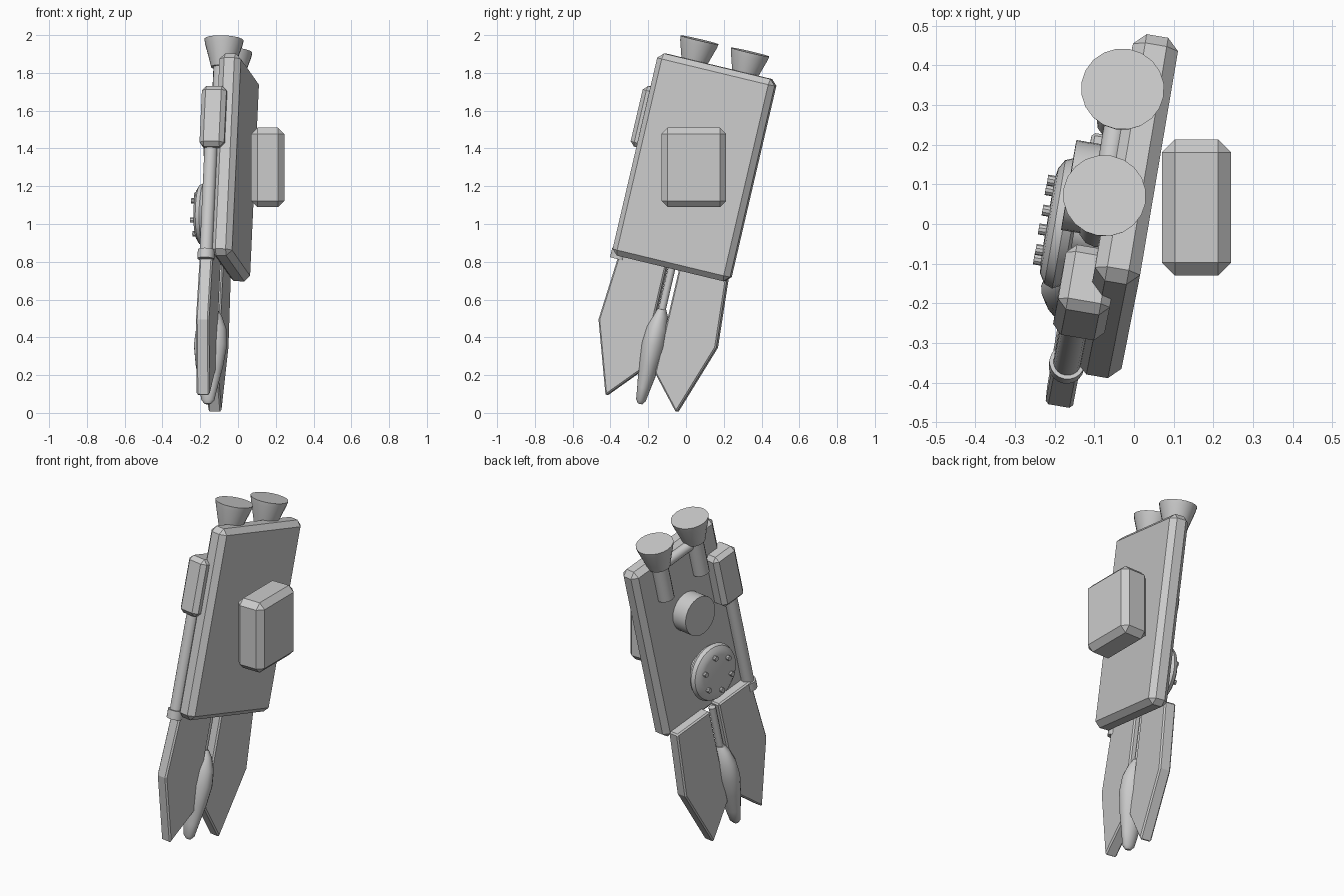
import bpy, bmesh, math
from mathutils import Matrix, Vector

if "Cube" in bpy.data.objects:
    bpy.data.objects.remove(bpy.data.objects["Cube"])

grey = bpy.data.materials.new("light_grey")
grey.use_nodes = True
grey.diffuse_color = (0.6, 0.6, 0.6, 1)
grey.node_tree.nodes["Principled BSDF"].inputs["Base Color"].default_value = (0.6, 0.6, 0.6, 1)

# Leaning frame of the pack: n = outward, v = across, u = up along the slab
U = Vector((0.045, 0.227, 0.973)).normalized()
V = Vector((0.162, 0.957, -0.239))
V = (V - U * V.dot(U)).normalized()
N = V.cross(U)
FRAME = Matrix.Translation((-0.017, 0.045, 1.30)) @ Matrix((N, V, U)).transposed().to_4x4()
OUTWARD = Matrix.Rotation(math.radians(-90), 4, 'Y')   # turns +z to -n


def finish(name, bm, matrix, bevel=0, smooth=True):
    bmesh.ops.recalc_face_normals(bm, faces=bm.faces)
    mesh = bpy.data.meshes.new(name)
    bm.to_mesh(mesh)
    bm.free()
    mesh.materials.append(grey)
    ob = bpy.data.objects.new(name, mesh)
    bpy.context.collection.objects.link(ob)
    ob.matrix_world = matrix
    if bevel:
        mod = ob.modifiers.new("Bevel", 'BEVEL')
        mod.width = bevel
        mod.segments = 1
    if smooth:
        bpy.ops.object.select_all(action='DESELECT')
        ob.select_set(True)
        bpy.context.view_layer.objects.active = ob
        bpy.ops.object.shade_smooth_by_angle(angle=math.radians(35))
    return ob


def box(name, lo, hi, bevel, frame=FRAME):
    lo, hi = Vector(lo), Vector(hi)
    bm = bmesh.new()
    bmesh.ops.create_cube(bm, size=1)
    bmesh.ops.scale(bm, vec=hi - lo, verts=bm.verts)
    return finish(name, bm, frame @ Matrix.Translation((lo + hi) / 2), bevel, False)


def lathe(name, profile, at, turn=Matrix(), sides=20, squash=1):
    """Solid of revolution from (radius, height) pairs."""
    bm = bmesh.new()
    rings = []
    for r, h in profile:
        angles = [2 * math.pi * i / sides for i in range(sides)]
        rings.append([bm.verts.new((r * squash * math.cos(a), r * math.sin(a), h)) for a in angles])
    for a, b in zip(rings, rings[1:]):
        for i in range(sides):
            j = (i + 1) % sides
            bm.faces.new((a[i], a[j], b[j], b[i]))
    bm.faces.new(rings[0])
    bm.faces.new(rings[-1])
    return finish(name, bm, FRAME @ Matrix.Translation(at) @ turn)


# Main slab, the upright box on its face, and the box on its front edge
box("main_slab", (-0.0575, -0.324, -0.55), (0.0575, 0.324, 0.55), 0.03)
box("face_box", (0.07, -0.13, 1.09), (0.245, 0.213, 1.51), 0.033, Matrix())
box("edge_box", (-0.135, -0.37, 0.03), (-0.003, -0.2, 0.36), 0.024)

# Flared nozzles with their feed pipes
for side, v in (("front", -0.14), ("rear", 0.14)):
    lathe(side + "_nozzle", [(0.062, 0.51), (0.075, 0.555), (0.1, 0.635), (0.105, 0.66)], (-0.065, v, 0))
    lathe(side + "_nozzle_pipe", [(0.05, 0.3), (0.05, 0.53)], (-0.065, v, 0), sides=12)
lathe("nozzle_crossbar", [(0.03, -0.14), (0.03, 0.14)], (-0.065, 0, 0.5),
      Matrix.Rotation(math.radians(-90), 4, 'X'), 12)

# Long pipe down the front edge with its end ring
lathe("edge_pipe", [(0.035, -0.55), (0.035, 0.05)], (-0.08, -0.3, 0))
lathe("pipe_ring", [(0.045, -0.57), (0.045, -0.52)], (-0.08, -0.3, 0))

# Round cap and bolted wheel
lathe("round_cap", [(0.115, 0), (0.115, 0.105)], (-0.05, 0, 0.12), OUTWARD, 28)
lathe("wheel_hub", [(0.08, 0), (0.08, 0.09)], (-0.05, -0.01, -0.26), OUTWARD)
lathe("wheel", [(0.13, 0.0), (0.155, 0.008), (0.167, 0.03), (0.158, 0.052), (0.135, 0.066), (0.11, 0.07)],
      (-0.12, -0.01, -0.26), OUTWARD, 32)
for i in range(6):
    a = math.radians(60 * i + 30)
    lathe("wheel_bolt", [(0.014, 0), (0.014, 0.022)],
          (-0.186, -0.01 + 0.105 * math.cos(a), -0.26 + 0.105 * math.sin(a)), OUTWARD, 10)

# Mirrored pair of flat fins
FIN = [(0.035, -0.51), (0.295, -0.51), (0.325, -0.905), (0.195, -1.29), (0.035, -1.11)]
for side, s in (("front", -1), ("rear", 1)):
    bm = bmesh.new()
    face = bm.faces.new([bm.verts.new((-0.115, s * v, u)) for v, u in FIN])
    ext = bmesh.ops.extrude_face_region(bm, geom=[face])
    bmesh.ops.translate(bm, vec=(0.07, 0, 0), verts=[g for g in ext["geom"] if isinstance(g, bmesh.types.BMVert)])
    finish(side + "_fin", bm, FRAME, 0.008, False)

# Spindle between the fins, hung on a rod
lathe("spindle_rod", [(0.02, -0.79), (0.02, -0.52)], (-0.085, -0.01, 0), sides=12)
lathe("spindle", [(0.012, -1.29), (0.026, -1.27), (0.036, -1.2), (0.055, -1.08), (0.066, -0.97),
                  (0.06, -0.88), (0.04, -0.81), (0.022, -0.775)], (-0.085, -0.01, 0), squash=1.35)
